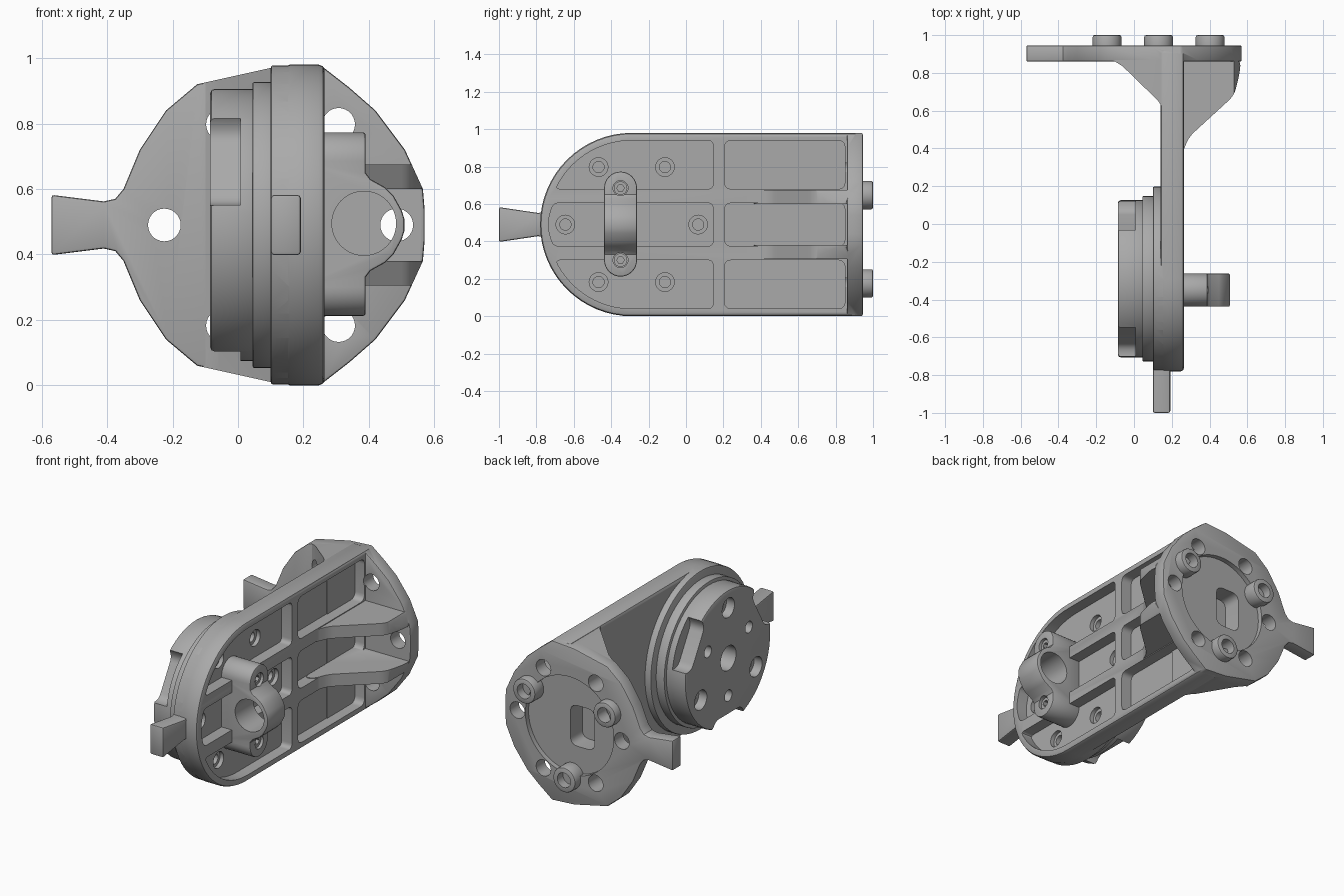
import bpy, bmesh
from math import sin, cos, pi, radians
from mathutils import Vector

if "Cube" in bpy.data.objects:
    bpy.data.objects.remove(bpy.data.objects["Cube"])

MID = 0.49            # height of the mirror plane
HUB = (-0.29, MID)    # disc centre (y, z)
FLG = (0.13, MID)     # flange centre (x, z)

grey = bpy.data.materials.new("machined grey")
grey.use_nodes = True
grey.diffuse_color = (0.4, 0.4, 0.4, 1)
grey.node_tree.nodes["Principled BSDF"].inputs["Base Color"].default_value = (0.4, 0.4, 0.4, 1)


def prism(name, pts, axis, a, b):
    """Extrude a 2D outline along an axis from a to b."""
    place = {"x": lambda u, v, w: (w, u, v),
             "y": lambda u, v, w: (u, w, v),
             "z": lambda u, v, w: (u, v, w)}[axis]
    bm = bmesh.new()
    lo = [bm.verts.new(place(u, v, a)) for u, v in pts]
    hi = [bm.verts.new(place(u, v, b)) for u, v in pts]
    bm.faces.new(lo)
    bm.faces.new(hi)
    for i in range(len(pts)):
        j = (i + 1) % len(pts)
        bm.faces.new((lo[i], lo[j], hi[j], hi[i]))
    bmesh.ops.recalc_face_normals(bm, faces=bm.faces)
    mesh = bpy.data.meshes.new(name)
    bm.to_mesh(mesh)
    bm.free()
    mesh.materials.append(grey)
    ob = bpy.data.objects.new(name, mesh)
    bpy.context.collection.objects.link(ob)
    return ob


def arc(c, r, start, end, n=24):
    return [(c[0] + r * cos(radians(start + (end - start) * i / n)),
             c[1] + r * sin(radians(start + (end - start) * i / n))) for i in range(n + 1)]


def cyl(name, c, r, axis, a, b, n=40):
    return prism(name, arc(c, r, 0, 360, n)[:-1], axis, a, b)


def polar(c, r, angles):
    return [(c[0] + r * cos(radians(t)), c[1] + r * sin(radians(t))) for t in angles]


def flip(pts):
    return [(u, 2 * MID - v) for u, v in pts]


def mirrored(half):
    """Close a half outline with its reflection in the mid plane."""
    return half + flip(half)[::-1]


def fillet(pts, r, n=5):
    """Round every corner of an outline."""
    out = []
    for i, p in enumerate(pts):
        p = Vector(p)
        e, f = Vector(pts[i - 1]) - p, Vector(pts[(i + 1) % len(pts)]) - p
        s = p + e.normalized() * min(r, e.length * 0.45)
        t = p + f.normalized() * min(r, f.length * 0.45)
        for k in range(n + 1):
            w = k / n
            out.append(tuple(s * (1 - w) ** 2 + p * 2 * w * (1 - w) + t * w * w))
    return out


def apply(ob, mod):
    bpy.context.view_layer.objects.active = ob
    bpy.ops.object.modifier_apply(modifier=mod.name)


def combine(ob, others, op="DIFFERENCE"):
    for other in others:
        mod = ob.modifiers.new("bool", "BOOLEAN")
        mod.operation, mod.solver, mod.object = op, "EXACT", other
        apply(ob, mod)
        bpy.data.objects.remove(other)
    return ob


def bevel(ob, width, segments=2):
    mod = ob.modifiers.new("bevel", "BEVEL")
    mod.width, mod.segments, mod.limit_method = width, segments, "ANGLE"
    mod.angle_limit = radians(40)
    apply(ob, mod)
    return ob


# Main arm plate with a round front end
plate = bevel(prism("arm_plate", arc(HUB, 0.49, 90, 270, 32) + [(0.92, 0), (0.92, 0.98)],
                    "x", 0.14, 0.265), 0.018)

# Lightening pockets on the outer face
outer = fillet([(0.145, 0.68), (0.145, 0.94)] + arc(HUB, 0.45, 90, 155, 10), 0.03)
middle = fillet(mirrored([(0.145, 0.605), (-0.71, 0.605), (-0.735, 0.52)]), 0.03)
back_outer = fillet([(0.205, 0.68), (0.205, 0.94), (0.85, 0.94), (0.85, 0.68)], 0.04)
back_mid = fillet([(0.205, 0.375), (0.205, 0.605), (0.85, 0.605), (0.85, 0.375)], 0.04)
combine(plate, [prism("cut", p, "x", 0.195, 0.5)
                for p in (outer, flip(outer), middle, back_outer, flip(back_outer), back_mid)])

# Rear flange with its side tab
outline = mirrored([(-0.57, 0.582), (-0.41, 0.562), (-0.375, 0.57), (-0.35, 0.6), (-0.3, 0.72),
                    (-0.22, 0.84), (-0.125, 0.92), (0.1, 0.97), (0.25, 0.98), (0.34, 0.91),
                    (0.42, 0.84), (0.51, 0.72), (0.565, 0.6), (0.57, 0.54)])
flange = bevel(prism("body", outline, "y", 0.86, 0.945), 0.008)

# Solid ramp on the inner side, ribs on the outer side
ramp = prism("ramp", [(-0.12, 0.87), (-0.1, 0.86), (-0.06, 0.835), (0.125, 0.655),
                      (0.145, 0.625), (0.155, 0.58), (0.2, 0.58), (0.2, 0.87)], "z", 0, 0.98)
rib_side = fillet([(0.2, 0.36), (0.255, 0.37), (0.29, 0.46), (0.53, 0.68), (0.56, 0.8),
                   (0.565, 0.87), (0.2, 0.87)], 0.04)
ribs = [prism("rib", rib_side, "z", lo, hi) for lo, hi in ((0.305, 0.38), (0.6, 0.675))]
for part in [ramp] + ribs:
    combine(part, [prism("limit", outline, "y", 0.2, 0.9)], "INTERSECT")

# Round seat behind the disc
seat = bevel(cyl("seat", HUB, 0.488, "x", 0.1, 0.18, 64), 0.008)
body = combine(flange, [plate, ramp, seat] + ribs, "UNION")
body.name = "bracket_body"

# Flange holes, round recess and centre pocket
window = fillet([(-0.02, 0.36), (-0.02, 0.61), (0.145, 0.61), (0.145, 0.36)], 0.05)
cuts = [cyl("cut", c, 0.05, "y", 0.7, 1.1, 28) for c in polar(FLG, 0.355, range(0, 360, 60))]
cuts += [cyl("cut", FLG, 0.3, "y", 0.915, 1.1, 56), prism("cut", window, "y", 0.8, 1.1)]

# Counterbored screw holes through the plate
for c in polar(HUB, 0.355, range(0, 360, 60)):
    cuts += [cyl("cut", c, 0.05, "x", 0.17, 0.3, 28), cyl("cut", c, 0.03, "x", 0.12, 0.3, 20)]
combine(body, cuts)

# Locating bushes on the back of the flange
bushes = []
for i, c in enumerate(polar(FLG, 0.315, (30, 150, 270))):
    bush = bevel(cyl("locating_bush_%d" % (i + 1), c, 0.076, "y", 0.89, 1.0), 0.01)
    bushes.append(combine(bush, [cyl("cut", c, 0.045, "y", 0.91, 1.1, 28)]))

# Stepped disc with edge notches and bores
collar = bevel(cyl("disc_collar", HUB, 0.437, "x", 0.045, 0.12, 64), 0.004)
disc = bevel(cyl("coupling_disc", HUB, 0.416, "x", -0.085, 0.06, 64), 0.014)
cuts = [cyl("cut", HUB, 0.075, "x", -0.2, 0.02)]
for t in (30, 150, 270):
    ax, side = Vector((cos(radians(t)), sin(radians(t)))), Vector((-sin(radians(t)), cos(radians(t))))
    box = [(0.34, -0.12), (0.39, -0.16), (0.6, -0.16), (0.6, 0.16), (0.39, 0.16), (0.34, 0.12)]
    cuts.append(prism("cut", fillet([tuple(Vector(HUB) + ax * u + side * v) for u, v in box], 0.03),
                      "x", -0.2, 0.007))
for c in polar(HUB, 0.31, (90, 210, 330)):
    cuts += [cyl("cut", c, 0.06, "x", -0.2, -0.03, 28), cyl("cut", c, 0.035, "x", -0.2, 0.02, 20)]
cuts += [cyl("cut", c, 0.035, "x", -0.2, 0.0, 24) for c in polar(HUB, 0.23, (30, 150, 270))]
combine(disc, cuts)

# Front finger tab
tab = bevel(prism("front_tab", mirrored([(-1.0, 0.583), (-0.79, 0.552), (-0.7, 0.57)]),
                  "x", 0.1, 0.192), 0.01)

# Cable clamp: stadium plan crossed with a humped side profile
RING = (0.385, MID + 0.005)
clamp = prism("cable_clamp", arc((-0.35, 0.685), 0.088, 0, 180, 16)
              + arc((-0.35, 0.3), 0.088, 180, 360, 16), "x", 0.18, 0.52)
hump = mirrored([(0.17, 0.79), (0.375, 0.79), (0.39, 0.775), (0.39, 0.65), (0.405, 0.63),
                 (0.45, 0.605), (0.475, 0.58), (0.5, 0.535), (0.508, 0.51)])
combine(clamp, [prism("limit", hump, "y", -0.6, 0)], "INTERSECT")
bevel(clamp, 0.008)
cuts = [cyl("cut", RING, 0.098, "y", -0.6, 0, 48)]
for z in (0.685, 0.3):
    cuts += [cyl("cut", (-0.35, z), 0.04, "x", 0.345, 0.6, 28)]
combine(clamp, cuts)

# Screws sunk in the clamp feet
screws = [combine(cyl("clamp_screw_%d" % (i + 1), (-0.35, z), 0.036, "x", 0.3, 0.375, 28),
                  [cyl("cut", (-0.35, z), 0.02, "x", 0.35, 0.5, 6)])
          for i, z in enumerate((0.685, 0.3))]

# Smooth shading with sharp edges kept
bpy.ops.object.select_all(action="DESELECT")
for ob in [body, collar, disc, tab, clamp] + bushes + screws:
    ob.select_set(True)
    bpy.context.view_layer.objects.active = ob
bpy.ops.object.shade_smooth_by_angle(angle=radians(30))
